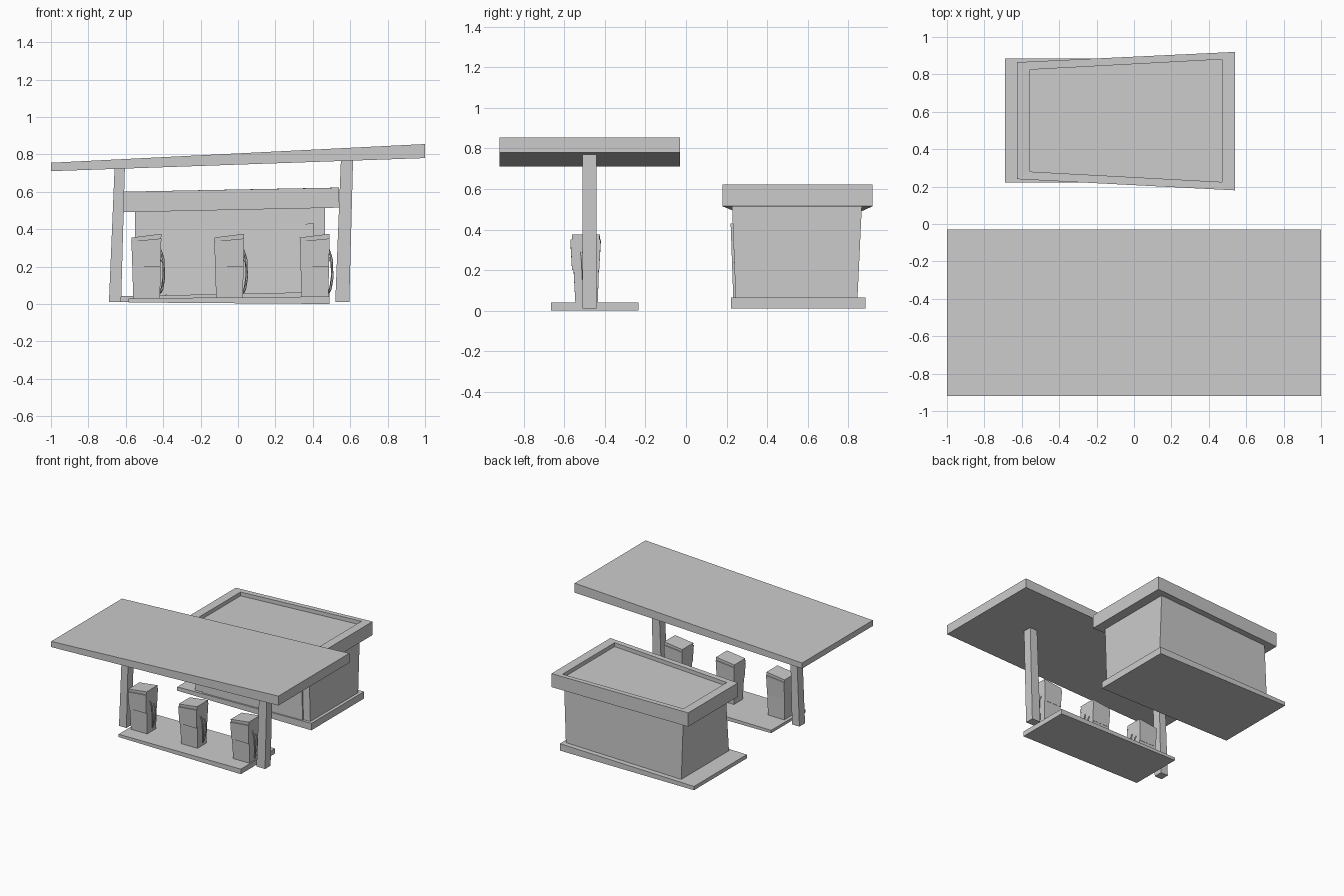
import bpy
import bmesh

if "Cube" in bpy.data.objects:
    bpy.data.objects.remove(bpy.data.objects["Cube"], do_unlink=True)

GREY = (0.6, 0.6, 0.6, 1)
mat = bpy.data.materials.new("plain grey")
mat.use_nodes = True
mat.diffuse_color = GREY
mat.node_tree.nodes["Principled BSDF"].inputs["Base Color"].default_value = GREY


def quad(x, y_left, z, y_right=None):
    """Four corners; x, z are (left, right), y ranges may differ per end."""
    y_right = y_right or y_left
    return [(x[0], y_left[0], z[0]), (x[1], y_right[0], z[1]),
            (x[1], y_right[1], z[1]), (x[0], y_left[1], z[0])]


def loft(name, *loops):
    """Skin a stack of four-cornered loops and cap both ends."""
    bm = bmesh.new()
    rings = [[bm.verts.new(p) for p in loop] for loop in loops]
    for low, high in zip(rings, rings[1:]):
        for i in range(4):
            j = (i + 1) % 4
            bm.faces.new((low[i], low[j], high[j], high[i]))
    bm.faces.new(rings[0][::-1])
    bm.faces.new(rings[-1])
    bmesh.ops.recalc_face_normals(bm, faces=bm.faces)
    mesh = bpy.data.meshes.new(name)
    bm.to_mesh(mesh)
    bm.free()
    mesh.materials.append(mat)
    obj = bpy.data.objects.new(name, mesh)
    bpy.context.collection.objects.link(obj)
    return obj


def hose(name, points, radius):
    """Thin tube through a few points."""
    curve = bpy.data.curves.new(name, "CURVE")
    curve.dimensions = "3D"
    curve.bevel_depth = radius
    curve.bevel_resolution = 0
    curve.use_fill_caps = True
    spline = curve.splines.new("POLY")
    spline.points.add(len(points) - 1)
    for point, co in zip(spline.points, points):
        point.co = (*co, 1)
    curve.materials.append(mat)
    obj = bpy.data.objects.new(name, curve)
    bpy.context.collection.objects.link(obj)


# Sloping canopy
span, depth = (-1, 1), (-0.92, -0.03)
loft("canopy", quad(span, depth, (0.71, 0.78)), quad(span, depth, (0.755, 0.855)))

# Leaning canopy posts
post_y = (-0.51, -0.44)
loft("left_post", quad((-0.69, -0.625), post_y, (0.01, 0.01)),
     quad((-0.66, -0.605), post_y, (0.722, 0.724)))
loft("right_post", quad((0.52, 0.595), post_y, (0.01, 0.01)),
     quad((0.55, 0.615), post_y, (0.764, 0.767)))

# Pump island
island_x, island_y = (-0.585, 0.49), (-0.665, -0.235)
loft("pump_island", quad(island_x, island_y, (0.008, 0)),
     quad(island_x, island_y, (0.03, 0.04)))

# Pumps, each flared upward with a face plate front and back and a hose
for n, x in enumerate((-0.49, -0.047, 0.41), 1):
    low_x, top_x = (x - 0.07, x + 0.073), (x - 0.08, x + 0.08)
    mid_x = (x - 0.075, x + 0.076)
    loft(f"pump_{n}", quad(low_x, (-0.545, -0.435), (0.03, 0.03)),
         quad(top_x, (-0.563, -0.425), (0.355, 0.375)))
    loft(f"pump_front_plate_{n}", quad(mid_x, (-0.562, -0.55), (0.2, 0.2)),
         quad(top_x, (-0.57, -0.56), (0.335, 0.35)))
    loft(f"pump_back_plate_{n}", quad(mid_x, (-0.435, -0.428), (0.2, 0.2)),
         quad(top_x, (-0.43, -0.42), (0.335, 0.35)))
    side = x + 0.075
    hose(f"pump_hose_{n}",
         [(side, -0.515, 0.29), (side + 0.016, -0.51, 0.24), (side + 0.02, -0.505, 0.14),
          (side + 0.01, -0.495, 0.08), (side, -0.485, 0.06), (side + 0.01, -0.475, 0.09),
          (side + 0.018, -0.47, 0.15), (side + 0.016, -0.47, 0.22), (side, -0.47, 0.25)],
         0.006)

# Shop floor slab
slab_x, slab_y = (-0.69, 0.49), (0.222, 0.885)
loft("shop_slab", quad(slab_x, slab_y, (0.01, 0.01)), quad(slab_x, slab_y, (0.04, 0.065)))

# Shop walls: rectangular foot, tapered plan at the top
wall_x = (-0.55, 0.465)
loft("shop_walls", quad(wall_x, (0.245, 0.845), (0.035, 0.055)),
     quad(wall_x, (0.285, 0.82), (0.5, 0.52), (0.227, 0.867)))

# Raised front window panel following the wall
panel_x = (-0.48, 0.405)
loft("shop_front_panel", quad(panel_x, (0.235, 0.26), (0.045, 0.06), (0.233, 0.255)),
     quad(panel_x, (0.267, 0.29), (0.4, 0.43), (0.22, 0.245)))

# Roof with a raised rim
rim_x, inner_x = (-0.625, 0.54), (-0.555, 0.47)
rim_left, rim_right = (0.24, 0.865), (0.18, 0.92)
inner_left, inner_right = (0.28, 0.825), (0.225, 0.88)
loft("shop_roof", quad(rim_x, rim_left, (0.49, 0.515), rim_right),
     quad(rim_x, rim_left, (0.6, 0.622), rim_right),
     quad(inner_x, inner_left, (0.6, 0.621), inner_right),
     quad(inner_x, inner_left, (0.57, 0.59), inner_right))
